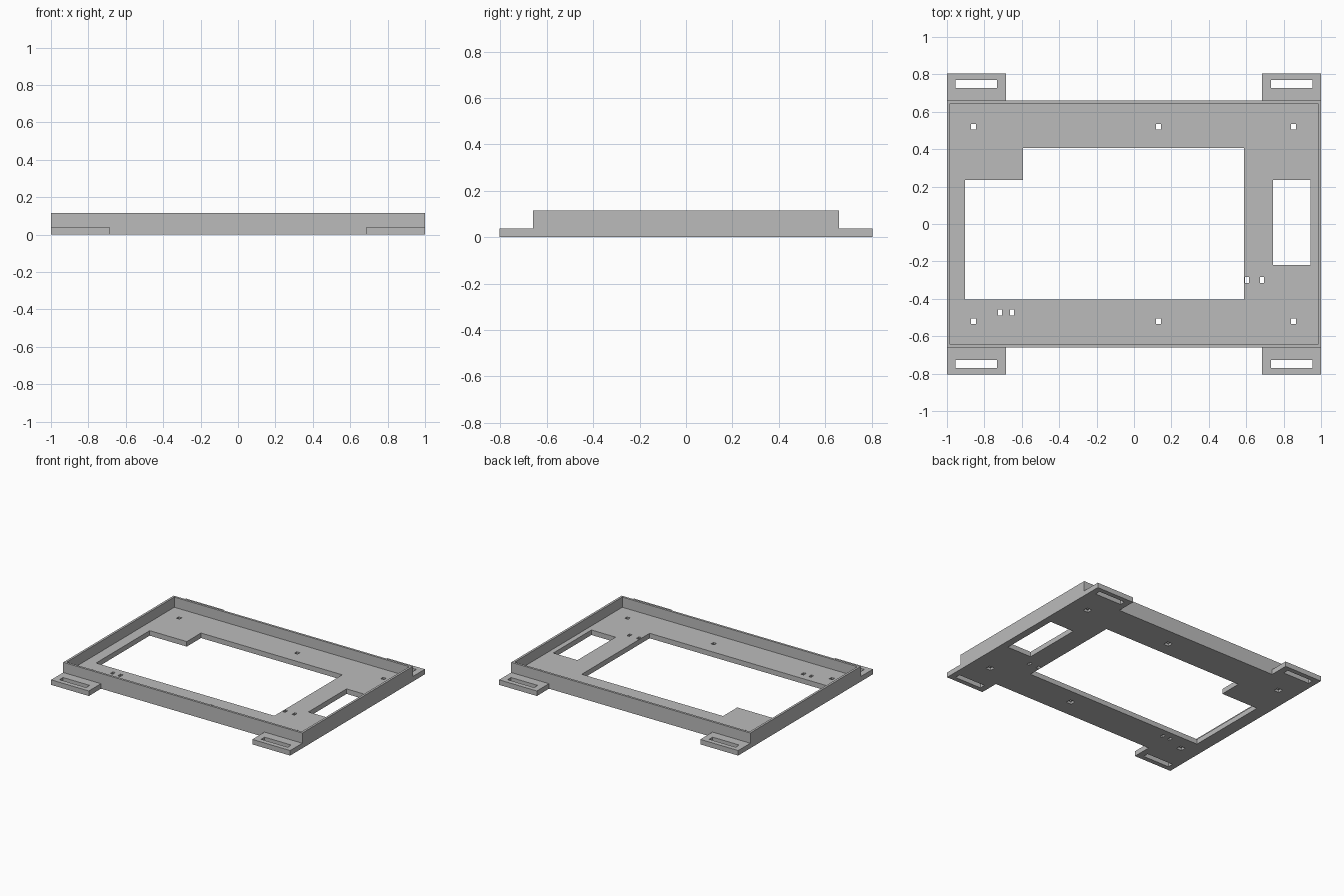
import bpy
import bmesh

default = bpy.data.objects.get("Cube")
if default:
    bpy.data.objects.remove(default, do_unlink=True)

# Main dimensions
HALF_X, HALF_Y, DEPTH = 1.0, 0.66, 0.805
FLOOR, HEIGHT, WALL = 0.038, 0.115, 0.017

grey = bpy.data.materials.new("plain grey")
grey.use_nodes = True
color = (0.5, 0.5, 0.5, 1)
grey.diffuse_color = color
grey.node_tree.nodes["Principled BSDF"].inputs["Base Color"].default_value = color


def add_prism(bm, outline, z0, z1):
    """Extrude a counter-clockwise outline from z0 to z1."""
    face = bm.faces.new([bm.verts.new((x, y, z0)) for x, y in outline])
    top = bmesh.ops.extrude_face_region(bm, geom=[face])["geom"]
    verts = [v for v in top if isinstance(v, bmesh.types.BMVert)]
    bmesh.ops.translate(bm, verts=verts, vec=(0, 0, z1 - z0))


def rect(x0, x1, y0, y1):
    return [(x0, y0), (x1, y0), (x1, y1), (x0, y1)]


def centred(x, y, w, h):
    return rect(x - w / 2, x + w / 2, y - h / 2, y + h / 2)


def solid(name, prisms):
    bm = bmesh.new()
    for outline, z0, z1 in prisms:
        add_prism(bm, outline, z0, z1)
    bmesh.ops.recalc_face_normals(bm, faces=bm.faces)
    mesh = bpy.data.meshes.new(name)
    bm.to_mesh(mesh)
    bm.free()
    mesh.materials.append(grey)
    obj = bpy.data.objects.new(name, mesh)
    bpy.context.collection.objects.link(obj)
    return obj


def combine(target, tool, operation):
    mod = target.modifiers.new(tool.name, "BOOLEAN")
    mod.object, mod.operation, mod.solver = tool, operation, "EXACT"
    bpy.context.view_layer.objects.active = target
    bpy.ops.object.modifier_apply(modifier=mod.name)
    bpy.data.objects.remove(tool, do_unlink=True)


# Tray block, with a mounting tab at each corner
tray = solid("mounting_tray", [(rect(-HALF_X, HALF_X, -HALF_Y, HALF_Y), 0, HEIGHT)])
corners = [(sx, sy) for sx in (-1, 1) for sy in (-1, 1)]
tab_y = HALF_Y - WALL / 2
tabs = [(centred(sx * 0.842, sy * (DEPTH + tab_y) / 2, 0.316, DEPTH - tab_y), 0, FLOOR)
        for sx, sy in corners]
combine(tray, solid("tabs", tabs), "UNION")

# Recess that leaves the floor and the thin rim
inner = rect(WALL - HALF_X, HALF_X - WALL, WALL - HALF_Y, HALF_Y - WALL)
combine(tray, solid("recess", [(inner, FLOOR, 1)]), "DIFFERENCE")

# Stepped main opening, side window, tab slots, screw holes and tie slots
screws = [(x, y) for x in (-0.857, 0.131, 0.853) for y in (-0.52, 0.52)]
ties = [(-0.717, -0.472), (-0.653, -0.472), (0.605, -0.3), (0.684, -0.3)]
opening = [(-0.904, -0.405), (0.588, -0.405), (0.588, 0.406),
           (-0.594, 0.406), (-0.594, 0.236), (-0.904, 0.236)]
holes = [opening, rect(0.743, 0.945, -0.22, 0.236)]
holes += [centred(sx * 0.843, sy * 0.748, 0.222, 0.042) for sx, sy in corners]
holes += [centred(x, y, 0.027, 0.027) for x, y in screws]
holes += [centred(x, y, 0.021, 0.032) for x, y in ties]
combine(tray, solid("holes", [(h, -0.1, 0.1) for h in holes]), "DIFFERENCE")

# Wider nut pockets on the underside
pockets = [(centred(x, y, 0.042, 0.042), -0.1, FLOOR / 2) for x, y in screws]
combine(tray, solid("pockets", pockets), "DIFFERENCE")
